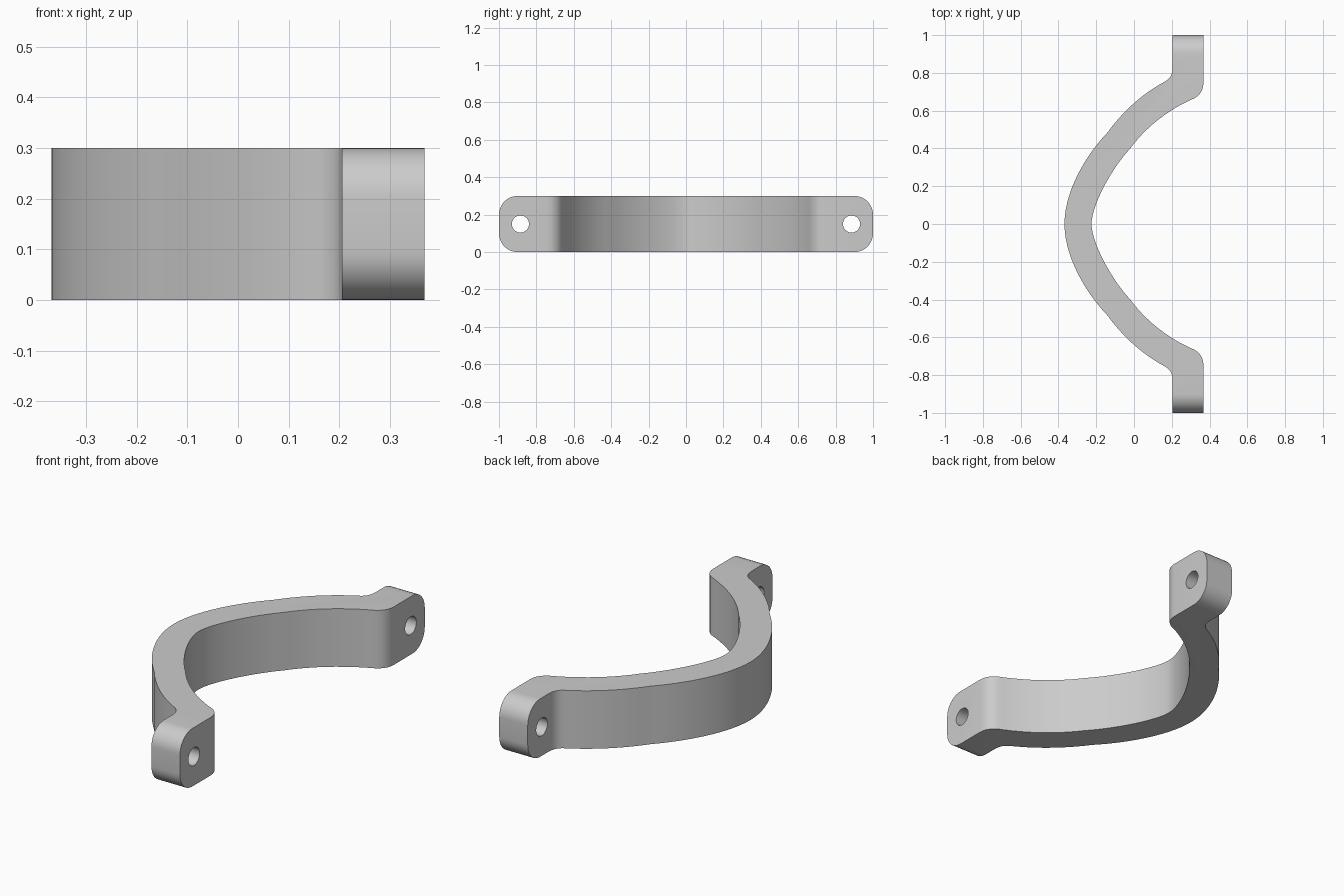
import bpy
import bmesh
import math
from mathutils import Vector

HEIGHT = 0.3
HOLE_Y = 0.885

cube = bpy.data.objects.get("Cube")
if cube:
    bpy.data.objects.remove(cube, do_unlink=True)


def bezier(points, steps):
    """Sample a quadratic or cubic Bezier curve, end points included."""
    n = len(points) - 1
    return [
        sum((Vector(p) * math.comb(n, i) * t**i * (1 - t)**(n - i)
             for i, p in enumerate(points)), Vector((0, 0)))
        for t in (s / steps for s in range(steps + 1))
    ]


def join_curves(*curves):
    """Chain curves, dropping the shared points."""
    chain = list(curves[0])
    for curve in curves[1:]:
        chain += curve[1:]
    return chain


# Half profile: convex outside of the bow, then the fillet into the foot
outer = join_curves(
    bezier([(-0.368, 0), (-0.368, 0.17), (-0.26, 0.36), (-0.14, 0.485)], 14),
    bezier([(-0.14, 0.485), (-0.012, 0.66), (0.165, 0.755)], 10),
    bezier([(0.165, 0.755), (0.205, 0.775), (0.205, 0.83)], 6),
) + [Vector((0.205, 1))]

# Half profile: inside of the bow, then the rounded heel of the foot
inner = join_curves(
    bezier([(-0.225, 0), (-0.225, 0.09), (-0.13, 0.28), (-0.02, 0.40)], 14),
    bezier([(-0.02, 0.40), (0.10, 0.562), (0.295, 0.655)], 10),
    bezier([(0.295, 0.655), (0.368, 0.68), (0.368, 0.75)], 6),
) + [Vector((0.368, 1))]

# Mirror the half profile into one closed outline
half = outer[1:] + inner[:0:-1]
outline = [outer[0]] + half + [inner[0]]
outline += [Vector((p.x, -p.y)) for p in reversed(half)]

# Extruded handle body with rounded foot ends
bm = bmesh.new()
base = bm.faces.new([bm.verts.new((p.x, p.y, 0)) for p in outline])
side = bmesh.ops.extrude_face_region(bm, geom=[base])
top = [v for v in side["geom"] if isinstance(v, bmesh.types.BMVert)]
bmesh.ops.translate(bm, verts=top, vec=(0, 0, HEIGHT))
bmesh.ops.recalc_face_normals(bm, faces=bm.faces)
corners = [
    e for e in bm.edges
    if all(abs(v.co.y) > 0.99 for v in e.verts)
    and abs(e.verts[0].co.z - e.verts[1].co.z) < 0.01
]
bmesh.ops.bevel(bm, geom=corners, offset=0.1, segments=10, profile=0.5,
                affect='EDGES')
mesh = bpy.data.meshes.new("pull_handle")
bm.to_mesh(mesh)
bm.free()
handle = bpy.data.objects.new("pull_handle", mesh)
bpy.context.collection.objects.link(handle)

# Grey material
grey = bpy.data.materials.new("light_grey")
grey.use_nodes = True
grey.diffuse_color = (0.6, 0.6, 0.6, 1)
grey.node_tree.nodes["Principled BSDF"].inputs["Base Color"].default_value = (0.6, 0.6, 0.6, 1)
mesh.materials.append(grey)

# Screw hole through each foot
for name, sign in (("front_hole_cutter", -1), ("back_hole_cutter", 1)):
    bpy.ops.mesh.primitive_cylinder_add(
        vertices=32, radius=0.046, depth=0.4,
        location=(0.285, sign * HOLE_Y, HEIGHT / 2),
        rotation=(0, math.pi / 2, 0))
    cutter = bpy.context.object
    cutter.name = name
    cutter.hide_render = True
    cut = handle.modifiers.new(name, 'BOOLEAN')
    cut.operation = 'DIFFERENCE'
    cut.solver = 'EXACT'
    cut.object = cutter
    bpy.ops.object.select_all(action='DESELECT')
    handle.select_set(True)
    bpy.context.view_layer.objects.active = handle
    bpy.ops.object.modifier_apply(modifier=cut.name)
    bpy.data.objects.remove(cutter, do_unlink=True)

bpy.ops.object.shade_smooth_by_angle(angle=math.radians(30))
